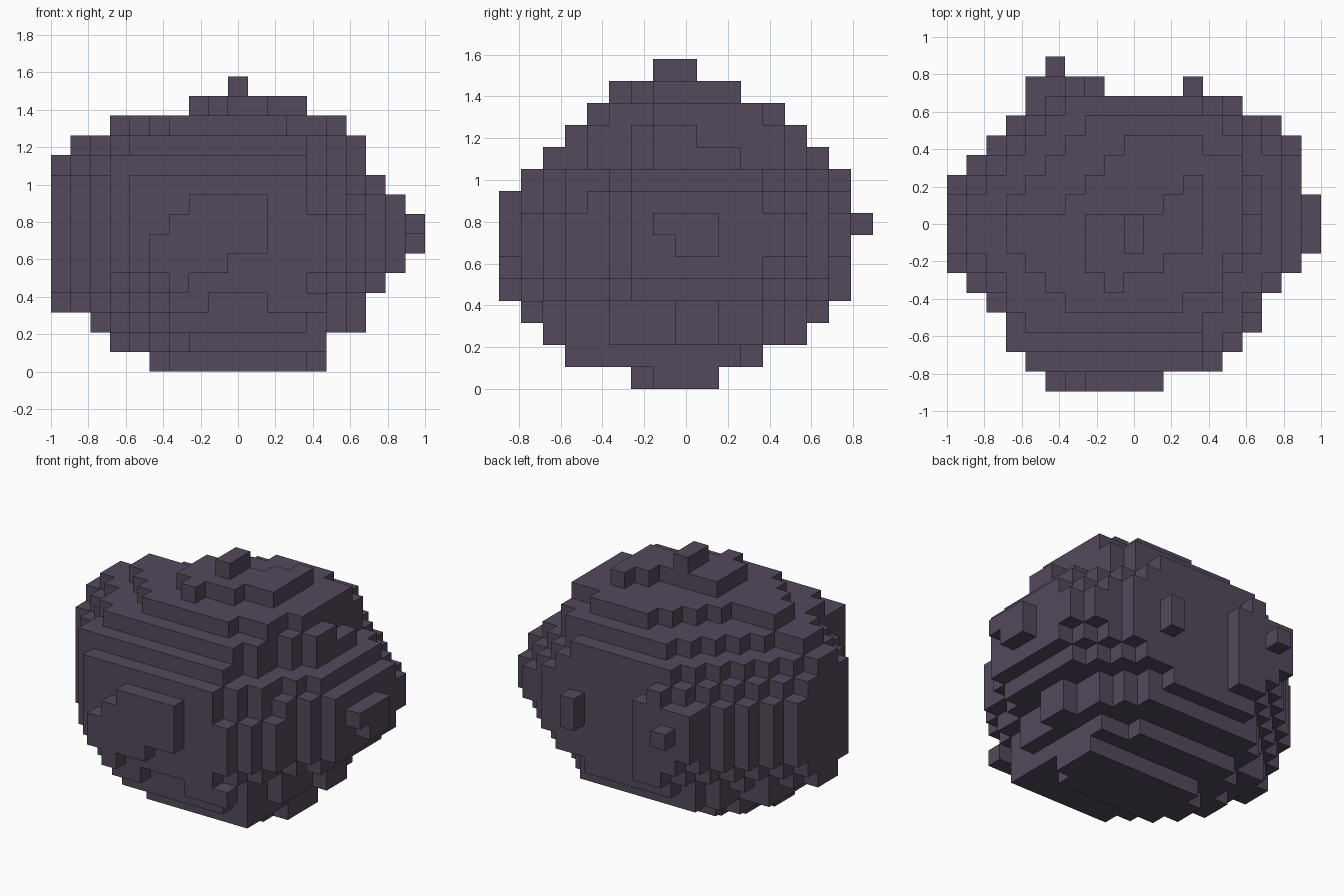
import bpy, bmesh
from mathutils import Vector

cube = bpy.data.objects.get("Cube")
if cube:
    bpy.data.objects.remove(cube)

CELL = 2 / 19
ORIGIN = Vector((-1, -8.5 * CELL, 0))

# Rock colour
stone = bpy.data.materials.new("dark purple stone")
stone.use_nodes = True
stone.diffuse_color = (0.087, 0.067, 0.105, 1)
stone.node_tree.nodes["Principled BSDF"].inputs["Base Color"].default_value = stone.diffuse_color

# Plan outline of the widest layer: first and last cell of each row, front to back
OUTLINE = [(4, 13), (3, 14), (3, 15), (2, 15), (1, 16), (0, 17), (0, 17),
           (0, 17), (0, 17), (0, 17), (1, 17), (2, 17), (3, 16), (4, 14)]

# Extent of each layer from the ground up: x first, x last, y first, y last
LAYERS = [(5, 13, 6, 9), (3, 13, 3, 11), (2, 15, 2, 13), (0, 15, 1, 14),
          (0, 16, 1, 14), (0, 17, 1, 14), (0, 17, 1, 14), (0, 17, 1, 14),
          (0, 17, 1, 14), (0, 16, 1, 14), (0, 15, 2, 14), (1, 15, 3, 13),
          (3, 14, 4, 12)]

# Chamfer of each corner, as diagonal reach from the middle, from the ground up
REACH = {
    ("front", "right"): [6, 6, 8, 9.5, 10.5, 11, 11, 11, 11, 11, 11, 10, 7],
    ("front", "left"): [6, 9, 9.5, 10, 11, 11, 11, 11, 10.5, 10, 9, 9, 7],
    ("back", "left"): [7, 8, 9, 9.5, 11, 12, 13, 13, 12, 11, 10.5, 10, 9],
    ("back", "right"): [7, 8, 9, 9.5, 10.5, 11, 11.5, 11.5, 11, 10, 9.5, 7, 4],
}

cells = set()


def block(xs, ys, zs):
    """All cells in an inclusive range."""
    return {(i, j, k) for i in range(xs[0], xs[1] + 1)
            for j in range(ys[0], ys[1] + 1)
            for k in range(zs[0], zs[1] + 1)}


def add_block(xs, ys, zs):
    cells.update(block(xs, ys, zs))


def carve_block(xs, ys, zs):
    cells.difference_update(block(xs, ys, zs))


# Main mass: the outline fitted to every layer, with its corners chamfered
for k, (x0, x1, y0, y1) in enumerate(LAYERS):
    for j in range(y0, y1 + 1):
        row = int((j + 0.5 - y0) / (y1 + 1 - y0) * len(OUTLINE))
        first, last = OUTLINE[row]
        for i in range(x0, x1 + 1):
            u = (i + 0.5 - x0) / (x1 + 1 - x0) * 18
            quadrant = ("back" if j > 8 else "front", "left" if i > 8 else "right")
            reach = abs(i - 8.5) + abs(j - 7.5)
            if first <= u <= last + 1 and reach <= REACH[quadrant][k]:
                cells.add((i, j, k))

# Narrow rib low on the left side, and the stepped shoulder above it
carve_block((15, 15), (0, 7), (2, 3))
carve_block((15, 15), (10, 14), (2, 3))
carve_block((15, 15), (9, 13), (11, 11))
carve_block((15, 15), (11, 14), (10, 10))

# Square corner of the base
add_block((8, 13), (3, 8), (1, 1))

# Notch and corner low on the front
carve_block((8, 10), (1, 1), (3, 3))
add_block((12, 13), (1, 1), (3, 3))

# Full ledges high on the front
add_block((4, 11), (1, 1), (9, 9))
add_block((3, 12), (2, 2), (10, 10))
add_block((4, 11), (3, 3), (11, 11))
add_block((3, 12), (4, 4), (11, 11))

# Crown and tip
add_block((7, 10), (6, 8), (13, 13))
add_block((11, 12), (7, 9), (13, 13))
add_block((8, 8), (5, 5), (13, 13))
add_block((12, 12), (10, 10), (13, 13))
add_block((9, 9), (7, 8), (14, 14))

# Raised front plate with a ragged lower edge
add_block((7, 10), (0, 0), (8, 8))
add_block((6, 10), (0, 0), (7, 7))
add_block((5, 10), (0, 0), (6, 6))
add_block((5, 8), (0, 0), (5, 5))
add_block((6, 6), (0, 0), (4, 4))

# Left side knob
add_block((18, 18), (7, 9), (7, 7))
add_block((18, 18), (8, 9), (6, 6))

# Back plate and knobs
add_block((6, 6), (15, 15), (9, 9))
add_block((4, 7), (15, 15), (6, 8))
add_block((5, 7), (15, 15), (5, 5))
add_block((6, 7), (15, 15), (4, 4))
add_block((5, 5), (16, 16), (7, 7))
add_block((12, 12), (15, 15), (6, 7))

# Skin the exposed cell sides
bm = bmesh.new()
corners = {}


def corner(p):
    if p not in corners:
        corners[p] = bm.verts.new(ORIGIN + Vector(p) * CELL)
    return corners[p]


for c in sorted(cells):
    for axis in range(3):
        a, b = (axis + 1) % 3, (axis + 2) % 3
        for side in (0, 1):
            neighbour = list(c)
            neighbour[axis] += 2 * side - 1
            if tuple(neighbour) in cells:
                continue
            loop = []
            for da, db in ((0, 0), (1, 0), (1, 1), (0, 1)):
                p = list(c)
                p[axis] += side
                p[a] += da
                p[b] += db
                loop.append(corner(tuple(p)))
            bm.faces.new(loop if side else loop[::-1])

mesh = bpy.data.meshes.new("boulder")
bm.to_mesh(mesh)
bm.free()
mesh.materials.append(stone)
boulder = bpy.data.objects.new("boulder", mesh)
bpy.context.collection.objects.link(boulder)
